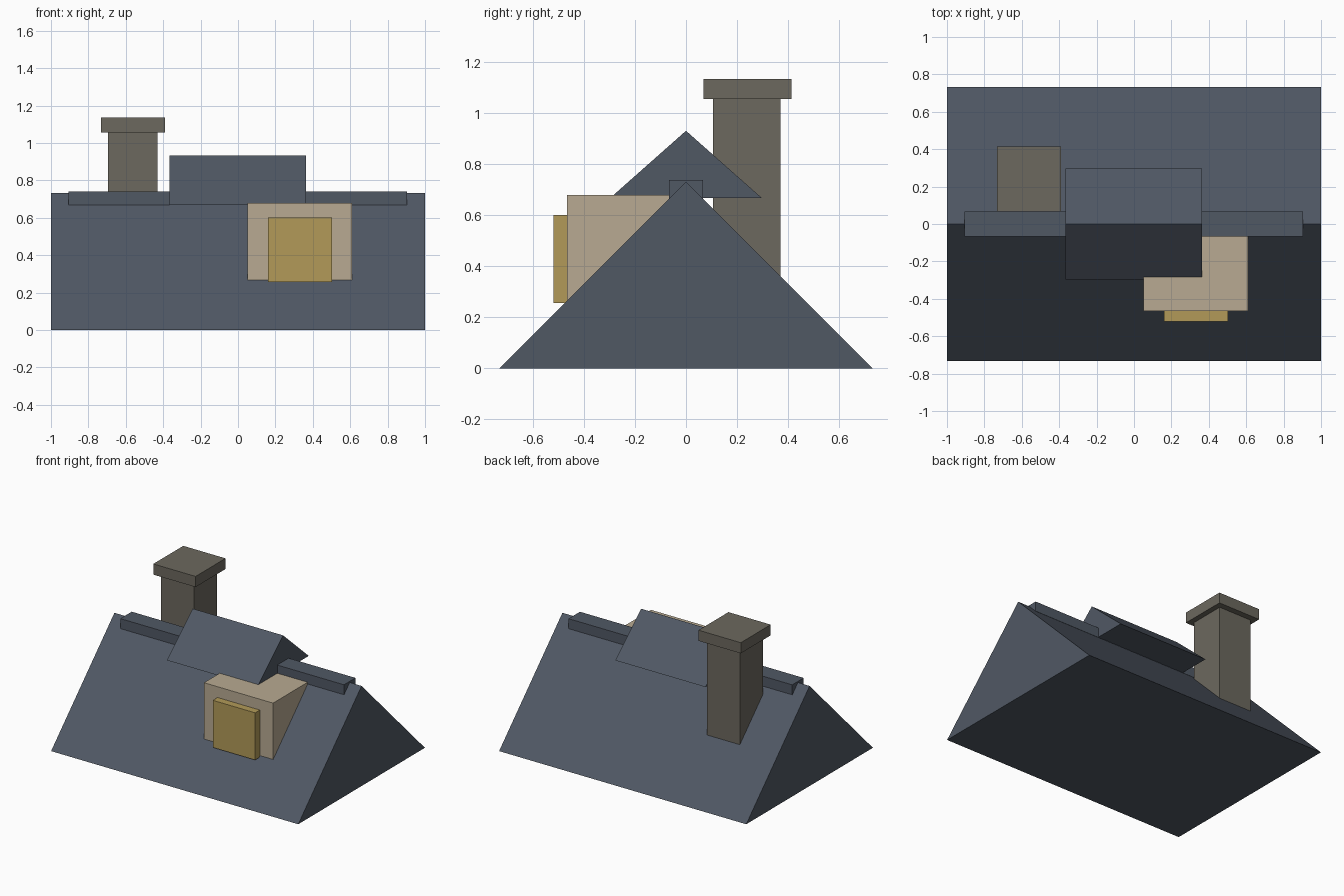
import bpy

if "Cube" in bpy.data.objects:
    bpy.data.objects.remove(bpy.data.objects["Cube"])


def srgb(r, g, b):
    def lin(c):
        c /= 255
        return c / 12.92 if c <= 0.04045 else ((c + 0.055) / 1.055) ** 2.4
    return (lin(r), lin(g), lin(b), 1)


def material(name, rgb):
    m = bpy.data.materials.new(name)
    m.diffuse_color = srgb(*rgb)
    m.use_nodes = True
    m.node_tree.nodes["Principled BSDF"].inputs["Base Color"].default_value = m.diffuse_color
    return m


slate = material("slate_blue", (80, 88, 100))
stone = material("chimney_stone", (108, 104, 94))
plaster = material("warm_plaster", (184, 170, 146))
glow = material("window_gold", (178, 154, 88))


def extrude_x(name, profile, x0, x1, mat):
    """Solid made from a (y, z) profile swept along x."""
    n = len(profile)
    verts = [(x, y, z) for x in (x0, x1) for y, z in profile]
    faces = [tuple(reversed(range(n))), tuple(range(n, 2 * n))]
    faces += [(i, (i + 1) % n, n + (i + 1) % n, n + i) for i in range(n)]
    mesh = bpy.data.meshes.new(name)
    mesh.from_pydata(verts, [], faces)
    mesh.materials.append(mat)
    obj = bpy.data.objects.new(name, mesh)
    bpy.context.collection.objects.link(obj)
    return obj


def box(name, x0, x1, y0, y1, z0, z1, mat):
    return extrude_x(name, [(y0, z0), (y1, z0), (y1, z1), (y0, z1)], x0, x1, mat)


def gable(name, x0, x1, half, z0, z1, mat):
    return extrude_x(name, [(-half, z0), (half, z0), (0, z1)], x0, x1, mat)


# Roof, raised centre gable and ridge cap
gable("main_roof", -1, 1, 0.732, 0, 0.732, slate)
gable("raised_ridge_gable", -0.367, 0.364, 0.298, 0.668, 0.932, slate)
box("ridge_cap", -0.906, 0.904, -0.066, 0.066, 0.667, 0.74, slate)

# Chimney
box("chimney_shaft", -0.695, -0.43, 0.105, 0.37, 0.3, 1.057, stone)
box("chimney_cap", -0.733, -0.391, 0.068, 0.414, 1.057, 1.135, stone)

# Dormer with its window
box("dormer", 0.051, 0.61, -0.466, -0.03, 0.268, 0.68, plaster)
box("dormer_window", 0.16, 0.503, -0.52, -0.45, 0.256, 0.601, glow)
